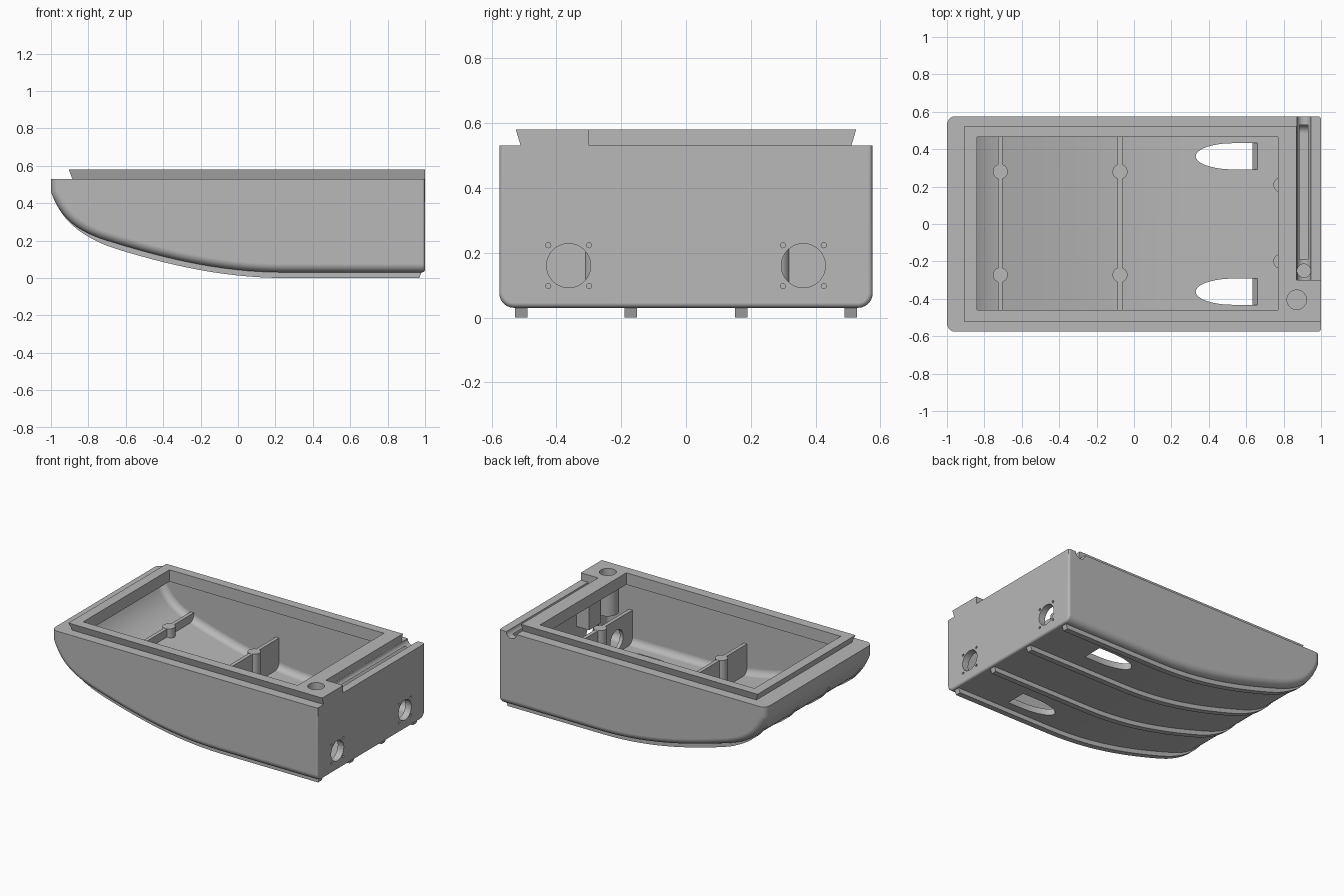
import bpy, bmesh, math
from mathutils import Vector
from mathutils.geometry import interpolate_bezier

cube = bpy.data.objects.get("Cube")
if cube:
    bpy.data.objects.remove(cube, do_unlink=True)

grey = bpy.data.materials.new("hull grey")
grey.use_nodes = True
grey.diffuse_color = (0.48, 0.48, 0.48, 1)
for node in grey.node_tree.nodes:
    if node.type == 'BSDF_PRINCIPLED':
        node.inputs["Base Color"].default_value = (0.48, 0.48, 0.48, 1)

DECK, TOP = 0.53, 0.58


def finish(name, bm):
    bmesh.ops.recalc_face_normals(bm, faces=bm.faces)
    mesh = bpy.data.meshes.new(name)
    bm.to_mesh(mesh)
    bm.free()
    mesh.materials.append(grey)
    obj = bpy.data.objects.new(name, mesh)
    bpy.context.collection.objects.link(obj)
    return obj


def loft(name, lower, upper):
    """Solid between two matching closed loops."""
    bm = bmesh.new()
    a = [bm.verts.new(p) for p in lower]
    b = [bm.verts.new(p) for p in upper]
    n = len(a)
    bm.faces.new(a)
    bm.faces.new(b)
    for i in range(n):
        j = (i + 1) % n
        bm.faces.new((a[i], a[j], b[j], b[i]))
    return finish(name, bm)


def box(name, x0, x1, y0, y1, z0, z1):
    ring = [(x0, y0), (x1, y0), (x1, y1), (x0, y1)]
    return loft(name, [(x, y, z0) for x, y in ring], [(x, y, z1) for x, y in ring])


def rod(name, start, end, radius, sides=40):
    start, end = Vector(start), Vector(end)
    turn = (end - start).to_track_quat('Z', 'Y')
    ring = [turn @ Vector((radius * math.cos(t), radius * math.sin(t), 0))
            for t in (2 * math.pi * i / sides for i in range(sides))]
    return loft(name, [start + p for p in ring], [end + p for p in ring])


def activate(obj):
    bpy.ops.object.select_all(action='DESELECT')
    obj.select_set(True)
    bpy.context.view_layer.objects.active = obj


def combine(target, other, operation='DIFFERENCE'):
    activate(target)
    mod = target.modifiers.new("combine", 'BOOLEAN')
    mod.operation, mod.object, mod.solver = operation, other, 'EXACT'
    bpy.ops.object.modifier_apply(modifier=mod.name)
    bpy.data.objects.remove(other, do_unlink=True)


def hull_solid(name, keel, stern, top, half, radius, stern_radius):
    """Keel line closed by stern and deck, widened, with rounded lower edges."""
    outline = [Vector((keel[0].x, 0, top))] + keel
    outline += [Vector((stern, 0, keel[-1].z)), Vector((stern, 0, top))]
    side = Vector((0, half, 0))
    obj = loft(name, [p - side for p in outline], [p + side for p in outline])
    bm = bmesh.new()
    bm.from_mesh(obj.data)

    def all_at(edge, axis, value):
        return all(abs(v.co[axis] - value) < 1e-4 for v in edge.verts)

    chines = [e for e in bm.edges
              if (all_at(e, 1, half) or all_at(e, 1, -half))
              and not all_at(e, 2, top) and not all_at(e, 0, stern)]
    bmesh.ops.bevel(bm, geom=chines, offset=radius, offset_type='OFFSET',
                    segments=6, profile=0.5, affect='EDGES')
    ends = [e for e in bm.edges if all_at(e, 0, stern) and not all_at(e, 2, top)]
    bmesh.ops.bevel(bm, geom=ends, offset=stern_radius, offset_type='OFFSET',
                    segments=3, profile=0.5, affect='EDGES')
    bmesh.ops.recalc_face_normals(bm, faces=bm.faces)
    bm.to_mesh(obj.data)
    bm.free()
    return obj


# Keel line from bow to the flat run aft
def V(x, z):
    return Vector((x, 0, z))


bow_curve = interpolate_bezier(V(-1, .46), V(-.95, .32), V(-.86, .25), V(-.7, .2), 14)
run_curve = interpolate_bezier(V(-.7, .2), V(-.4, .107), V(-.1, .03), V(.25, .03), 16)
keel = bow_curve + run_curve[1:]


def shifted(points, distance):
    moved = []
    for i, p in enumerate(points):
        t = points[min(i + 1, len(points) - 1)] - points[max(i - 1, 0)]
        moved.append(p + Vector((-t.z, 0, t.x)).normalized() * distance)
    return moved


hull = hull_solid("hull", keel, 1, DECK, 0.576, 0.045, 0.015)

# Flared coaming with a raised pad in one stern corner
rim = [(-.905, -.525), (1, -.525), (1, -.3), (.87, -.3), (.87, .525), (-.905, .525)]
foot = [(x + .023 if x < 0 else x, math.copysign(abs(y) - .018, y) if abs(y) > .5 else y)
        for x, y in rim]
combine(hull, loft("coaming", [(x, y, DECK - .01) for x, y in foot],
                   [(x, y, TOP) for x, y in rim]), 'UNION')

# Hollow interior and hatch opening
combine(hull, hull_solid("cavity", shifted(keel, .042), .955, .5, .53, .045, .02))
combine(hull, box("hatch", -.84, .77, -.46, .465, .4, .7))

# Socket post and duct block under the stern deck
combine(hull, rod("socket_post", (.87, -.405, .31), (.87, -.405, .52), .068), 'UNION')
combine(hull, box("duct_block", .86, .965, -.31, -.19, .27, .515), 'UNION')
combine(hull, rod("socket_hole", (.87, -.405, .25), (.87, -.405, .7), .052))

# Deck groove and its feed hole
combine(hull, rod("groove", (.908, -.3, DECK), (.908, .65, DECK), .0375))
combine(hull, rod("feed_hole", (.908, -.25, .33), (.908, -.25, .56), .036))

# Bulkheads with posts
bulkheads = []
for name, x, base, posts in (("bow_bulkhead", -.715, .225, (-.272, .28)),
                             ("middle_bulkhead", -.075, .075, (-.272, .28)),
                             ("stern_bulkhead", .785, .05, (-.2, .21))):
    wall = box(name, x - .0125, x + .0125, -.54, .54, base, .3)
    for y in posts:
        combine(wall, rod("post", (x, y, base), (x, y, .301), .04, 32), 'UNION')
    bulkheads.append(wall)

for side in (-1, 1):
    y = side * .362
    # Nozzle holes through stern and bulkhead, with screw holes around
    for part in (hull, bulkheads[-1]):
        combine(part, rod("nozzle", (.7, y, .16), (1.1, y, .16), .068))
    for dy in (-.063, .063):
        for dz in (-.063, .063):
            combine(hull, rod("screw", (.9, y + dy, .16 + dz), (1.1, y + dy, .16 + dz), .008, 12))
    # Water intake slots with a rounded front and a raked rear wall
    arc = [(.53 - .2 * math.sin(t), y + .07 * math.cos(t))
           for t in (math.pi * i / 20 for i in range(21))]
    loops = [[(x, py, z) for x, py in arc + [(rear, y - .07), (rear, y + .07)]]
             for z, rear in ((.01, .622), (.09, .672))]
    combine(hull, loft("intake", *loops))

# Runners along the bottom
runners = []
for number, y in enumerate((-.508, -.17, .17, .508)):
    upper = [p + V(0, .012) for p in keel[2:]] + [V(.985, .042)]
    lower = [p - V(0, .03 * min(1, (p.x + .98) / .3)) for p in keel[2:]] + [V(.97, 0)]
    loop = upper + lower[::-1]
    offset = Vector((0, .019, 0))
    centre = Vector((0, y, 0))
    runners.append(loft(f"runner_{number + 1}", [p + centre - offset for p in loop],
                        [p + centre + offset for p in loop]))

# Smooth shading with crisp edges
for obj in [hull] + bulkheads + runners:
    activate(obj)
    bpy.ops.object.shade_smooth_by_angle(angle=math.radians(30))
    obj.modifiers.new("even_normals", 'WEIGHTED_NORMAL').keep_sharp = True
